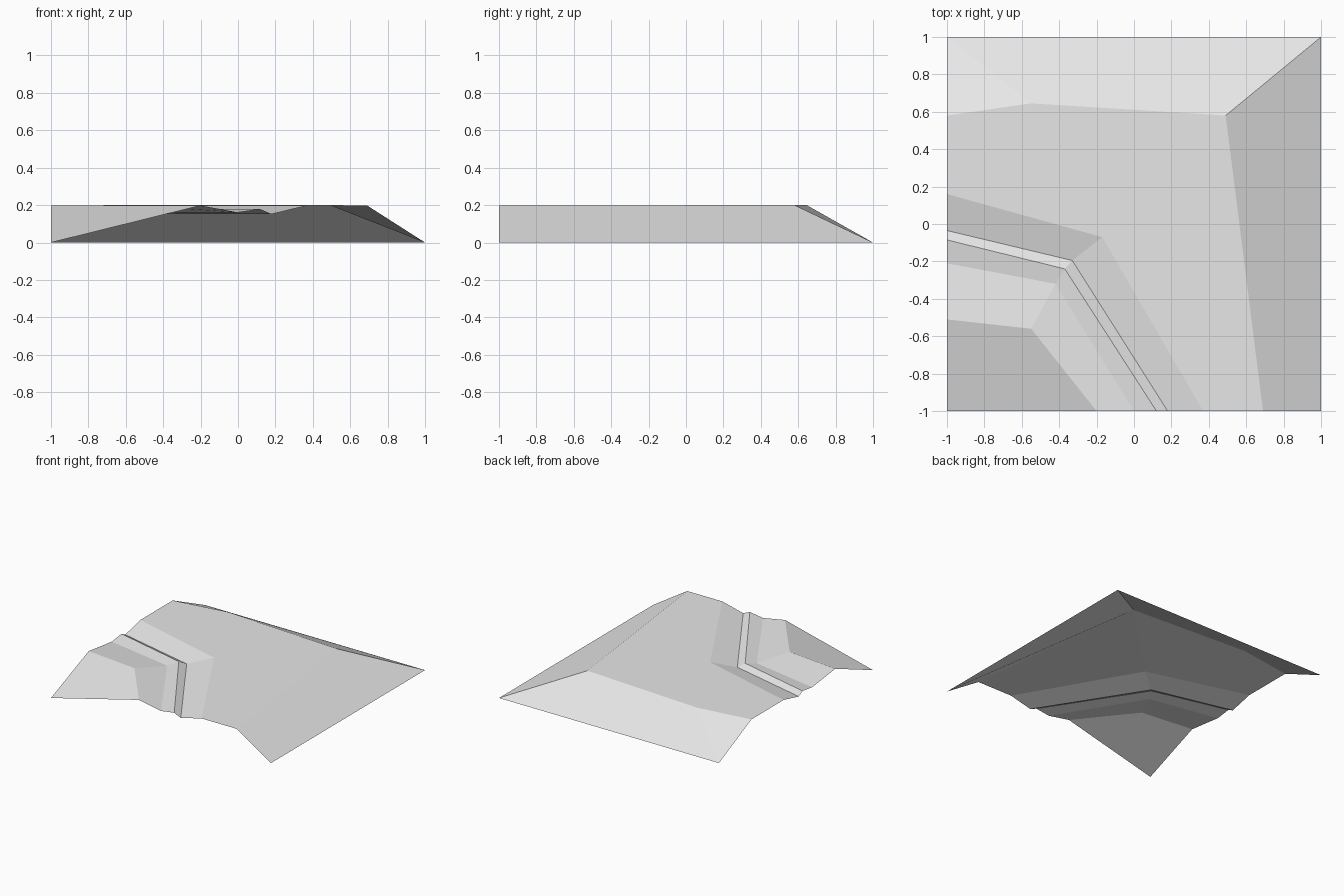
import bpy
import bmesh

cube = bpy.data.objects.get("Cube")
if cube:
    bpy.data.objects.remove(cube, do_unlink=True)

# One plain grey for the whole ground sheet
grey = bpy.data.materials.new("light grey ground")
grey.use_nodes = True
colour = (0.8, 0.8, 0.8, 1)
grey.diffuse_color = colour
grey.node_tree.nodes["Principled BSDF"].inputs["Base Color"].default_value = colour

TOP = 0.198

# Bent channel rails: y on the left edge, bend point, x on the front edge, height
rails = [
    (-0.51, (-0.55, -0.56), -0.20, TOP),     # near crest
    (-0.21, (-0.42, -0.32), 0.00, 0.161),    # shallow valley
    (-0.085, (-0.37, -0.24), 0.12, 0.178),   # lip of the step
    (-0.035, (-0.33, -0.195), 0.18, 0.152),  # foot of the step
    (0.16, (-0.17, -0.07), 0.37, TOP),       # far crest
]

bm = bmesh.new()


def vert(x, y, z):
    return bm.verts.new((x, y, z))


rows = [[vert(-1, left, z), vert(*bend, z), vert(front, -1, z)]
        for left, bend, front, z in rails]

# Channel strips between neighbouring rails
for near, far in zip(rows, rows[1:]):
    for i in range(2):
        bm.faces.new((near[i], near[i + 1], far[i + 1], far[i]))

# Near corner slope
foot = vert(-1, -1, 0)
near_left, near_bend, near_front = rows[0]
bm.faces.new((foot, near_front, near_bend, near_left))

# Plateau between the far crest and the outer crest
crest = [vert(x, y, z) for x, y, z in
         ((-1, 0.58, TOP), (-0.55, 0.645, 0.2), (0.49, 0.58, 0.2), (0.69, -1, TOP))]
far_left, far_bend, far_front = rows[-1]
bm.faces.new((far_left, far_bend, crest[1], crest[0]))
bm.faces.new((far_bend, crest[2], crest[1]))
bm.faces.new((far_bend, far_front, crest[3], crest[2]))

# Back and side slopes running down to the ground
back_a, back_b, side = vert(-1, 1, 0), vert(1, 1, 0), vert(1, -1, 0)
bm.faces.new((crest[0], crest[1], back_a))
bm.faces.new((crest[1], crest[2], back_b, back_a))
bm.faces.new((crest[2], crest[3], side, back_b))

# All faces look upward
bm.normal_update()
for face in bm.faces:
    if face.normal.z < 0:
        face.normal_flip()

mesh = bpy.data.meshes.new("terrain_tile")
bm.to_mesh(mesh)
bm.free()
mesh.materials.append(grey)
terrain = bpy.data.objects.new("terrain_tile", mesh)
bpy.context.collection.objects.link(terrain)
